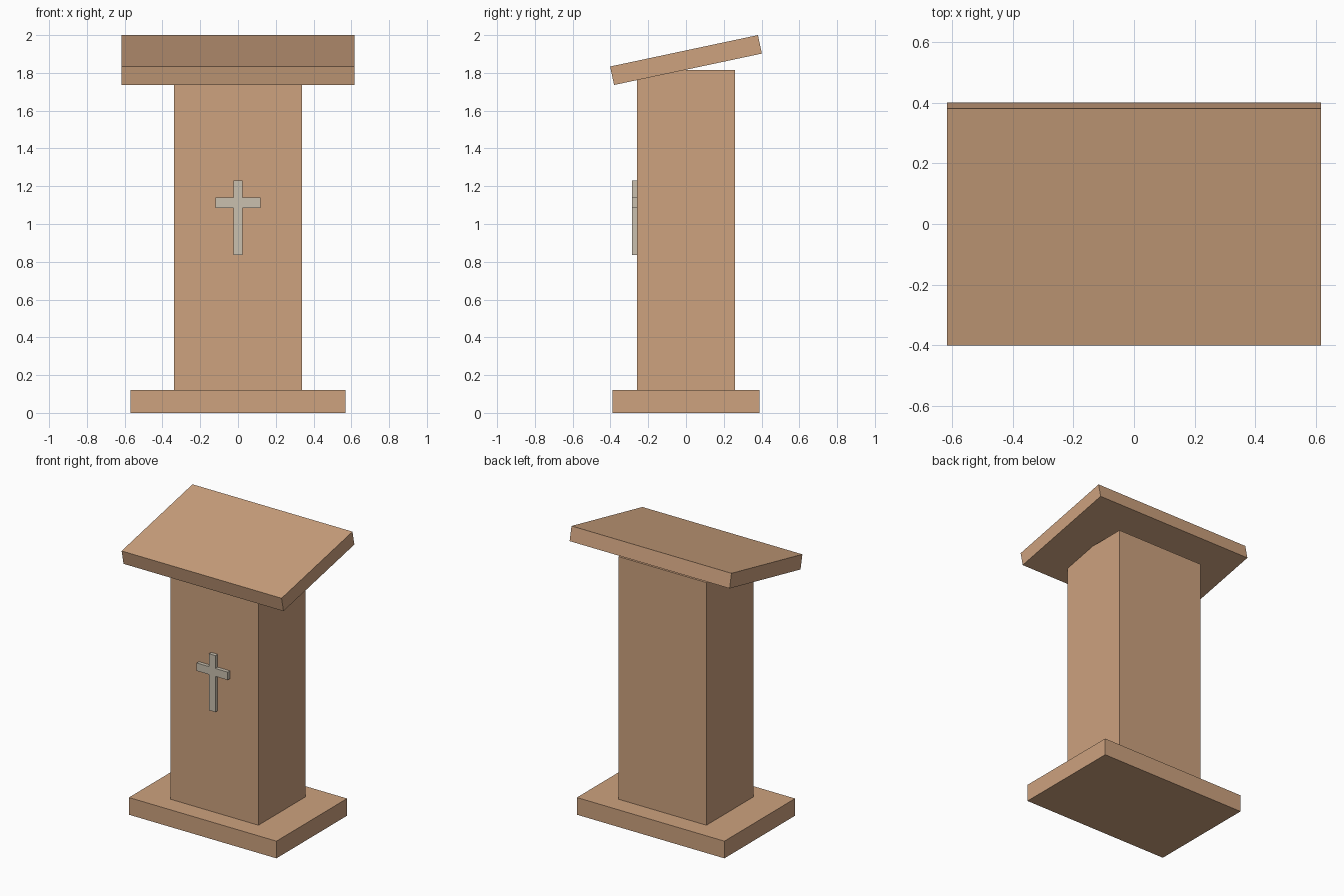
import bpy, bmesh, math
from mathutils import Matrix

if "Cube" in bpy.data.objects:
    bpy.data.objects.remove(bpy.data.objects["Cube"])


def material(name, rgb):
    m = bpy.data.materials.new(name)
    m.diffuse_color = (*rgb, 1.0)
    m.use_nodes = True
    m.node_tree.nodes["Principled BSDF"].inputs["Base Color"].default_value = m.diffuse_color
    return m


wood = material("light wood", (0.61, 0.36, 0.21))
stone = material("pale grey", (0.59, 0.53, 0.43))


def finish(name, bm, mat):
    bmesh.ops.recalc_face_normals(bm, faces=bm.faces)
    mesh = bpy.data.meshes.new(name)
    bm.to_mesh(mesh)
    bm.free()
    mesh.materials.append(mat)
    obj = bpy.data.objects.new(name, mesh)
    bpy.context.collection.objects.link(obj)
    return obj


def box(name, size, centre, mat, tilt=0.0):
    bm = bmesh.new()
    bmesh.ops.create_cube(bm, size=1.0, matrix=Matrix.Diagonal((*size, 1.0)))
    obj = finish(name, bm, mat)
    obj.location = centre
    obj.rotation_euler.x = tilt
    return obj


# Plinth, column and sloping reading board
box("base", (1.14, 0.78, 0.12), (0, 0, 0.06), wood)
box("column", (0.68, 0.52, 1.695), (0, 0, 0.9675), wood)
box("reading_board", (1.236, 0.80, 0.10), (0, 0, 1.868), wood, math.radians(12))

# Cross on the front: mirrored half outline, extruded to the column face
half = [(0.025, 0.835), (0.025, 1.085), (0.12, 1.085),
        (0.12, 1.14), (0.025, 1.14), (0.025, 1.23)]
outline = half + [(-x, z) for x, z in reversed(half)]
bm = bmesh.new()
face = bm.faces.new([bm.verts.new((x, -0.285, z)) for x, z in outline])
ext = bmesh.ops.extrude_face_region(bm, geom=[face], use_keep_orig=True)
verts = [g for g in ext["geom"] if isinstance(g, bmesh.types.BMVert)]
bmesh.ops.translate(bm, verts=verts, vec=(0, 0.025, 0))
finish("cross", bm, stone)
